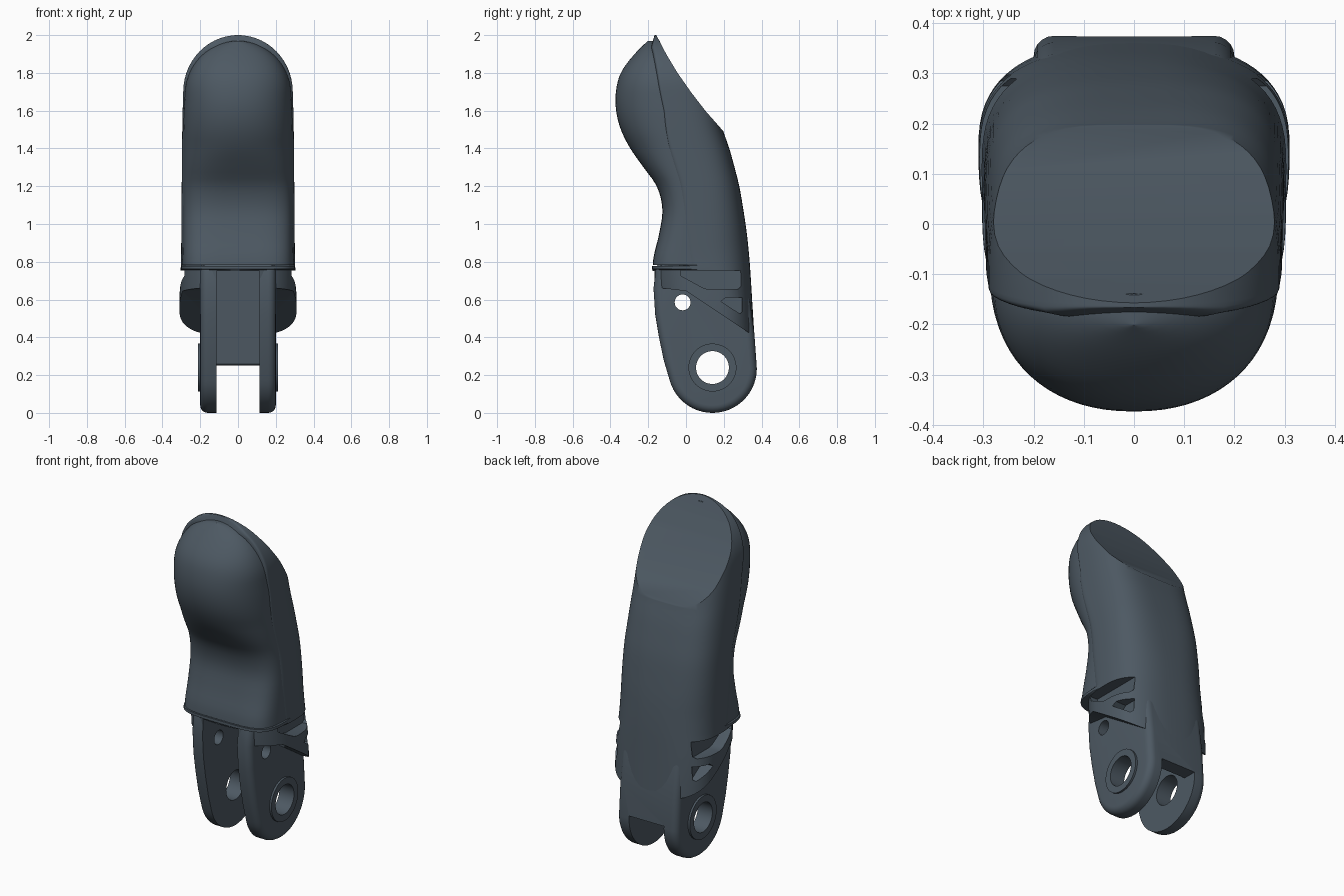
import bpy, bmesh, math

if "Cube" in bpy.data.objects:
    bpy.data.objects.remove(bpy.data.objects["Cube"])

# Body stations: z, front y, back y, widest y, half width
KEYS = [
    (0.36, -0.13, 0.365, 0.14, 0.31), (0.60, -0.17, 0.350, 0.14, 0.31),
    (0.80, -0.175, 0.337, 0.10, 0.302), (0.95, -0.142, 0.322, 0.08, 0.300),
    (1.08, -0.125, 0.303, 0.06, 0.299), (1.20, -0.155, 0.282, 0.03, 0.298),
    (1.30, -0.225, 0.257, -0.01, 0.297), (1.40, -0.295, 0.229, -0.05, 0.296),
    (1.50, -0.345, 0.195, -0.08, 0.295), (1.60, -0.370, 0.170, -0.10, 0.293),
    (1.70, -0.371, 0.140, -0.12, 0.290), (1.80, -0.345, 0.090, -0.135, 0.290),
    (1.90, -0.272, 0.010, -0.150, 0.290), (2.00, -0.170, -0.10, -0.162, 0.290)]


def station(z):
    """Cubic interpolation through the body stations."""
    n = len(KEYS)
    i = max(k for k in range(n - 1) if KEYS[k][0] <= z + 1e-9)

    def slope(k, c):
        a, b = KEYS[max(k - 1, 0)], KEYS[min(k + 1, n - 1)]
        return (b[c] - a[c]) / (b[0] - a[0])
    a, b = KEYS[i], KEYS[i + 1]
    h = b[0] - a[0]
    t = (z - a[0]) / h
    return [(2*t**3 - 3*t**2 + 1) * a[c] + (t**3 - 2*t**2 + t) * h * slope(i, c)
            + (3*t**2 - 2*t**3) * b[c] + (t**3 - t**2) * h * slope(i + 1, c)
            for c in range(1, 5)]


def ramp(z, lo, hi):
    return max(0, min(1, (z - lo) / (hi - lo)))


def section(z, yf, yb, ym, w, nf, nb, count=72):
    """Rounded outline with separate front and back fullness."""
    ring = []
    for k in range(count):
        a = 2 * math.pi * k / count
        c, s = math.cos(a), math.sin(a)
        n, d = (nb, yb - ym) if s >= 0 else (nf, ym - yf)
        ring.append((w * math.copysign(abs(c) ** (2 / n), c),
                     ym + d * math.copysign(abs(s) ** (2 / n), s), z))
    return ring


def finish(name, bm):
    bmesh.ops.recalc_face_normals(bm, faces=bm.faces)
    me = bpy.data.meshes.new(name)
    bm.to_mesh(me)
    bm.free()
    ob = bpy.data.objects.new(name, me)
    bpy.context.collection.objects.link(ob)
    return ob


def loft(name, rings):
    bm = bmesh.new()
    vs = [[bm.verts.new(p) for p in r] for r in rings]
    for a, b in zip(vs, vs[1:]):
        for k in range(len(a)):
            j = (k + 1) % len(a)
            bm.faces.new((a[k], a[j], b[j], b[k]))
    bm.faces.new(vs[0])
    bm.faces.new(vs[-1])
    return finish(name, bm)


def prisms(name, outline, spans):
    """Side-view outline (y, z) extruded over each x span."""
    bm = bmesh.new()
    for x0, x1 in spans:
        a = [bm.verts.new((x0, y, z)) for y, z in outline]
        b = [bm.verts.new((x1, y, z)) for y, z in outline]
        bm.faces.new(a)
        bm.faces.new(b)
        for k in range(len(a)):
            j = (k + 1) % len(a)
            bm.faces.new((a[k], a[j], b[j], b[k]))
    return finish(name, bm)


def circle(y, z, r, n=48):
    return [(y + r * math.cos(2 * math.pi * k / n),
             z + r * math.sin(2 * math.pi * k / n)) for k in range(n)]


def activate(ob):
    bpy.ops.object.select_all(action='DESELECT')
    ob.select_set(True)
    bpy.context.view_layer.objects.active = ob


def apply_all(ob):
    activate(ob)
    for m in list(ob.modifiers):
        bpy.ops.object.modifier_apply(modifier=m.name)


def carve(ob, cutters):
    for c in cutters:
        m = ob.modifiers.new(c.name, 'BOOLEAN')
        m.operation, m.object, m.solver = 'DIFFERENCE', c, 'EXACT'
    apply_all(ob)


def dome(z, r, top):
    """Half-round fingertip taper."""
    return math.sqrt(max(0.0008, 1 - ((z - top + r) / r) ** 2)) if z > top - r else 1


def levels(lo, hi, r):
    body = [lo + (hi - r - lo) * k / 26 for k in range(27)]
    return body + [hi - r + r * math.sin(math.pi / 2 * k / 14) for k in range(1, 15)]


# Hard shell: full section at the collar, recessed behind the pad above it
rings = []
for z in (0.38, 0.5, 0.6, 0.7, 0.757):
    yf, yb, ym, w = station(z)
    rings.append(section(z, yf, yb, ym, w, 2.5, 2.7))
for z in (0.762, 0.778):
    yf, yb, ym, w = station(z)
    rings.append(section(z, yf - 0.003, yb, ym, w, 4.5, 2.7))
for z in levels(0.782, 2.0, 0.3):
    yf, yb, ym, w = station(z)
    lip = 0.03 + 0.1 * ramp(-z, -1.6, -1.0)
    front = max(ym - lip, yf + 0.03) if z < 1.93 else ym - 0.034 * (2.01 - z) / 0.08
    rings.append(section(z, front, yb, ym, w * dome(z, 0.3, 2.0), 4,
                         2.7 + 0.8 * ramp(z, 0.9, 1.5)))
shell = loft("fingertip_shell", rings)

# Soft grip pad on the front
rings = []
for z in levels(0.782, 1.97, 0.275):
    yf, yb, ym, w = station(z)
    n = 4.5 - 2.3 * ramp(z, 0.8, 1.4)
    inset = 0.006 + 0.006 * ramp(z, 1.6, 1.8)
    rings.append(section(z, yf, ym + 0.02, ym, (w - inset) * dome(z, 0.275, 1.97), n, 2.4))
pad = loft("grip_pad", rings)

# Hinge fork with rounded lower end
arc = [(0.14 + 0.235 * math.cos(a), 0.235 + 0.235 * math.sin(a))
       for a in [math.radians(-165 + 165 * k / 24) for k in range(25)]]
fork = prisms("hinge_fork", [(-0.155, 0.8), (-0.172, 0.66), (-0.163, 0.52), (-0.143, 0.4),
                             (-0.118, 0.28)] + arc + [(0.362, 0.42), (0.338, 0.6),
                                                      (0.31, 0.7), (0.28, 0.8)], [(-0.2, 0.2)])
bev = fork.modifiers.new("edge_round", 'BEVEL')
bev.width, bev.segments, bev.limit_method = 0.04, 5, 'ANGLE'
bev.angle_limit = math.radians(60)
apply_all(fork)

# Raised rings around the hinge pin
bosses = prisms("pin_bosses", circle(0.14, 0.24, 0.127), [(-0.212, -0.15), (0.15, 0.212)])

# Cutters
both = [(-0.5, -0.235), (0.235, 0.5)]
facet = prisms("facet_cutter", [(-0.157, 2.0), (-0.105, 1.9), (-0.045, 1.8), (0.025, 1.7),
                                (0.102, 1.6), (0.19, 1.5), (0.29, 1.4), (0.6, 1.4),
                                (0.6, 2.2), (-0.26, 2.2)], [(-0.6, 0.6)])
slot = prisms("slot_cutter", [(-0.5, -0.1), (0.6, -0.1), (0.6, 0.25), (0.29, 0.25),
                              (0.282, 0.258), (0.265, 0.752), (-0.5, 0.752)], [(-0.115, 0.115)])
pin = prisms("pin_cutter", circle(0.14, 0.24, 0.087), [(-0.6, 0.6)])
cord = prisms("cord_cutter", circle(-0.018, 0.585, 0.042, 32), [(-0.6, 0.6)])
under = prisms("underside_cutter", [(-0.5, 0.69), (-0.14, 0.662), (0, 0.645), (0.32, 0.432),
                                    (0.6, 0.26), (0.6, 0.1), (-0.5, 0.1)], [(-0.6, 0.6)])
window = prisms("window_cutter", [(-0.03, 0.754), (-0.025, 0.725), (0.09, 0.662), (0.115, 0.655),
                                  (0.275, 0.655), (0.29, 0.67), (0.29, 0.754)], both)
notch = prisms("notch_cutter", [(0.185, 0.59), (0.285, 0.525), (0.297, 0.535),
                                (0.297, 0.61), (0.21, 0.61)], both)

carve(shell, [facet, under, slot, window, notch])
carve(fork, [slot, pin, cord])
carve(bosses, [pin])
for c in (facet, slot, pin, cord, under, window, notch):
    bpy.data.objects.remove(c, do_unlink=True)

# Dark slate finish, smooth surfaces with crisp edges
slate = bpy.data.materials.new("dark_slate")
slate.diffuse_color = (0.075, 0.10, 0.125, 1)
slate.use_nodes = True
slate.node_tree.nodes["Principled BSDF"].inputs["Base Color"].default_value = slate.diffuse_color
for ob in (shell, pad, fork, bosses):
    ob.data.materials.clear()
    ob.data.materials.append(slate)
    activate(ob)
    bpy.ops.object.shade_smooth_by_angle(angle=math.radians(32))
